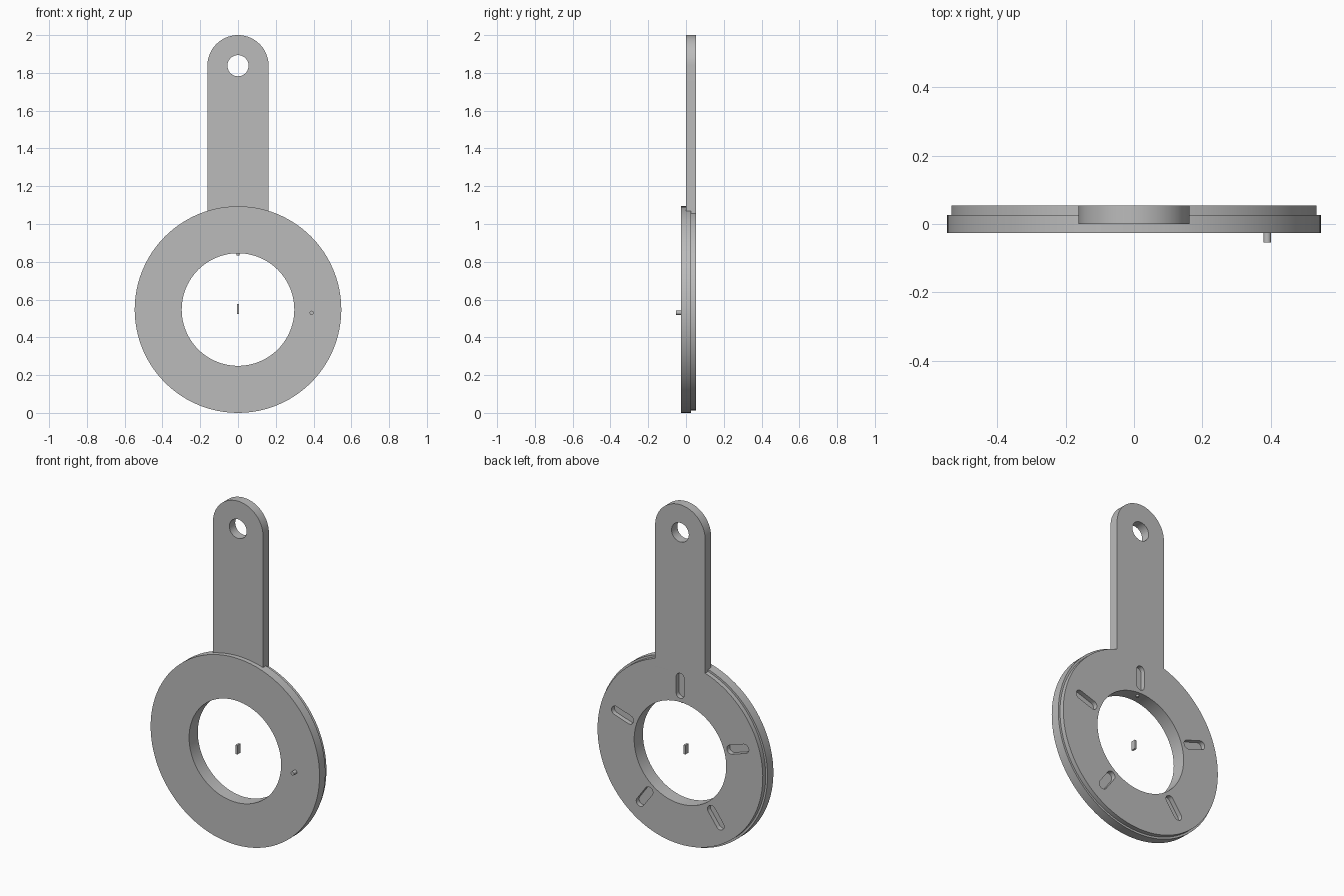
import bpy
import bmesh
from math import sin, cos, pi, asin, sqrt, radians
from mathutils import Matrix, Vector

cube = bpy.data.objects.get("Cube")
if cube:
    bpy.data.objects.remove(cube)

# Main sizes
MID = 0.547            # height of the ring centre
R_FRONT, R_BACK, R_HOLE = 0.547, 0.535, 0.298
ARM_W, ARM_TOP, ARM_HOLE = 0.162, 1.838, 0.056
FRONT, STEP, BACK = -0.027, 0.027, 0.054

grey = bpy.data.materials.new("plain grey")
grey.use_nodes = True
grey.diffuse_color = (0.5, 0.5, 0.5, 1)
grey.node_tree.nodes["Principled BSDF"].inputs["Base Color"].default_value = (0.5, 0.5, 0.5, 1)


def arc(cx, cz, r, a0, a1, n):
    return [(cx + r * cos(a0 + (a1 - a0) * i / n), cz + r * sin(a0 + (a1 - a0) * i / n))
            for i in range(n + 1)]


def circle(cx, cz, r, n=96):
    return arc(cx, cz, r, 0, 2 * pi, n)[:-1]


def finish(name, mesh):
    obj = bpy.data.objects.new(name, mesh)
    bpy.context.collection.objects.link(obj)
    mesh.materials.clear()
    mesh.materials.append(grey)
    bpy.ops.object.select_all(action='DESELECT')
    obj.select_set(True)
    bpy.context.view_layer.objects.active = obj
    bpy.ops.object.shade_smooth_by_angle(angle=radians(30))
    return obj


def plate(name, loops, y0, y1):
    """Upright plate from an outline and its holes, between depths y0 and y1."""
    curve = bpy.data.curves.new(name, 'CURVE')
    curve.dimensions = '2D'
    curve.fill_mode = 'BOTH'
    curve.extrude = (y1 - y0) / 2
    for loop in loops:
        spline = curve.splines.new('POLY')
        spline.points.add(len(loop) - 1)
        for p, (x, z) in zip(spline.points, loop):
            p.co = (x, z, 0, 1)
        spline.use_cyclic_u = True
    helper = bpy.data.objects.new(name + "_outline", curve)
    bpy.context.collection.objects.link(helper)
    bpy.context.view_layer.update()
    deps = bpy.context.evaluated_depsgraph_get()
    mesh = bpy.data.meshes.new_from_object(helper.evaluated_get(deps))
    bpy.data.objects.remove(helper)
    mesh.transform(Matrix.Translation((0, (y0 + y1) / 2, 0)) @ Matrix.Rotation(pi / 2, 4, 'X'))
    bm = bmesh.new()
    bm.from_mesh(mesh)
    bmesh.ops.remove_doubles(bm, verts=bm.verts, dist=1e-5)
    bmesh.ops.recalc_face_normals(bm, faces=bm.faces)
    bm.to_mesh(mesh)
    bm.free()
    return finish(name, mesh)


def pin(name, centre, r, length, axis):
    mesh = bpy.data.meshes.new(name)
    bm = bmesh.new()
    turn = Matrix.Rotation(pi / 2, 4, 'X') if axis == 'Y' else Matrix()
    bmesh.ops.create_cone(bm, cap_ends=True, segments=24, radius1=r, radius2=r, depth=length,
                          matrix=Matrix.Translation(centre) @ turn)
    bm.to_mesh(mesh)
    bm.free()
    return finish(name, mesh)


def slot(angle, r0=0.345, r1=0.44, half=0.026):
    """Radial rounded slot, measured clockwise from the top."""
    shape = arc(0, r1, half, 0, pi, 12) + arc(0, r0, half, pi, 2 * pi, 12)
    c, s = cos(angle), sin(angle)
    return [(x * c + z * s, MID - x * s + z * c) for x, z in shape]


# Front ring
plate("front_ring", [circle(0, MID, R_FRONT), circle(0, MID, R_HOLE)], FRONT, STEP)

# Back plate: smaller ring joined to the arm, with five radial slots
gap = asin(ARM_W / R_BACK)
rounded_top = arc(0, ARM_TOP, ARM_W, 0, pi, 40)
outline = rounded_top + arc(0, MID, R_BACK, pi / 2 + gap, 2.5 * pi - gap, 96)
arm_hole = circle(0, ARM_TOP, ARM_HOLE, 40)
slots = [slot(i * 2 * pi / 5) for i in range(5)]
plate("back_plate", [outline, arm_hole, circle(0, MID, R_HOLE)] + slots, STEP, BACK)

# Front half of the arm, sunk into the ring
root = MID + sqrt(R_BACK ** 2 - ARM_W ** 2) - 0.02
plate("arm_front", [rounded_top + [(-ARM_W, root), (ARM_W, root)], arm_hole], 0, STEP)

# Small pin on the front and locating stub inside the hole
pin("front_pin", Vector((0.39, -0.037, 0.53)), 0.011, 0.034, 'Y')
pin("hole_stub", Vector((0, 0.03, 0.848)), 0.008, 0.03, 'Z')

# Small loose key at the ring centre
key = [(-0.006, 0.524), (0.006, 0.524), (0.006, 0.577), (-0.006, 0.577)]
plate("centre_key", [key], -0.0135, 0.0135)
